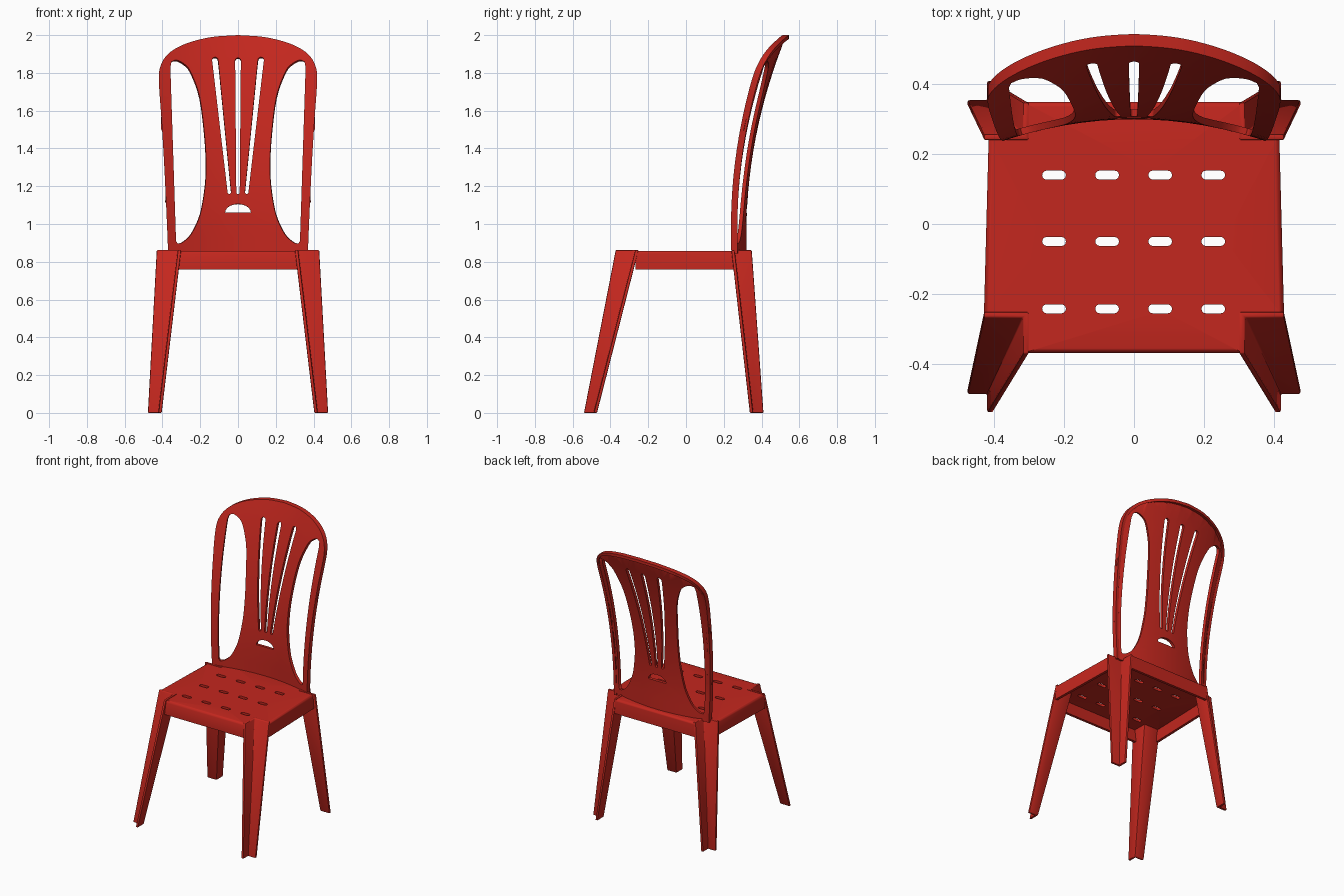
import bpy, bmesh, math
from mathutils import Vector

if "Cube" in bpy.data.objects:
    bpy.data.objects.remove(bpy.data.objects["Cube"])

red = bpy.data.materials.new("red_plastic")
red.diffuse_color = (0.55, 0.02, 0.013, 1)
red.use_nodes = True
red.node_tree.nodes["Principled BSDF"].inputs["Base Color"].default_value = red.diffuse_color


def finish(name, bm, thick=0, bevel=0):
    me = bpy.data.meshes.new(name)
    bm.to_mesh(me)
    bm.free()
    ob = bpy.data.objects.new(name, me)
    bpy.context.collection.objects.link(ob)
    me.materials.append(red)
    if thick:
        m = ob.modifiers.new("shell", 'SOLIDIFY')
        m.thickness, m.offset = thick, -1
    if bevel:
        m = ob.modifiers.new("soft", 'BEVEL')
        m.width, m.segments, m.limit_method = bevel, 2, 'ANGLE'
    bpy.ops.object.select_all(action='DESELECT')
    ob.select_set(True)
    bpy.context.view_layer.objects.active = ob
    bpy.ops.object.convert(target='MESH')
    bpy.ops.object.shade_smooth_by_angle(angle=math.radians(40))
    return ob


def curve(pts, n=5):
    # Catmull-Rom through an open row of points
    p = [Vector(q) for q in pts]
    p = [2 * p[0] - p[1]] + p + [2 * p[-1] - p[-2]]
    out = []
    for a, b, c, d in zip(p, p[1:], p[2:], p[3:]):
        for i in range(n):
            t = i / n
            out.append(0.5 * (2 * b + (c - a) * t + (2 * a - 5 * b + 4 * c - d) * t * t
                              + (3 * b - a - 3 * c + d) * t ** 3))
    return [tuple(v) for v in out] + [tuple(p[-2])]


def flip(pts):
    return [(-x, y) for x, y in reversed(pts)]


def slot(a, b, ra, rb, n=6):
    # rounded slot from a to b with end radii ra and rb
    a, b = Vector(a), Vector(b)
    ang = math.atan2(b.y - a.y, b.x - a.x)
    out = []
    for c, r, s in ((b, rb, ang - math.pi / 2), (a, ra, ang + math.pi / 2)):
        for i in range(n + 1):
            t = s + math.pi * i / n
            out.append((c.x + r * math.cos(t), c.y + r * math.sin(t)))
    return out


def filled(loops):
    # flat sheet in the xy plane, first loop is the outline, the rest are holes
    bm = bmesh.new()
    for lp in loops:
        vs = [bm.verts.new((x, y, 0)) for x, y in lp]
        for i, v in enumerate(vs):
            bm.edges.new((v, vs[i - 1]))
    bmesh.ops.triangle_fill(bm, use_beauty=True, edges=bm.edges[:], normal=(0, 0, 1))
    for f in bm.faces:
        if f.normal.z < 0:
            f.normal_flip()
    return bm


def drop(bm, edges, vec):
    ex = bmesh.ops.extrude_edge_only(bm, edges=edges)["geom"]
    vs = [g for g in ex if isinstance(g, bmesh.types.BMVert)]
    bmesh.ops.translate(bm, verts=vs, vec=vec)


# Seat: notched plate with slots and a skirt
half = [(0.315, -0.37), (0.315, -0.268), (0.43, -0.268),
        (0.416, 0.257), (0.315, 0.257), (0.315, 0.35)]
loops = [half + flip(half)]
for y in (0.14, -0.05, -0.243):
    for x in (-0.229, -0.077, 0.075, 0.227):
        loops.append(slot((x - 0.021, y), (x + 0.021, y), 0.013, 0.013))
bm = filled(loops)
rim = []
for e in bm.edges:
    if e.is_boundary and e.calc_length() > 0.15:
        rim.append(e)
drop(bm, rim, (0, 0, -0.1))
bmesh.ops.bevel(bm, geom=rim, offset=0.014, segments=3, profile=0.5,
                affect='EDGES', clamp_overlap=False)
bmesh.ops.translate(bm, verts=bm.verts[:], vec=(0, 0, 0.858))
finish("seat", bm, thick=0.018)


# Legs: tapering L-shaped channels, open towards the outside corner
def leg(name, sx, sy, top, bottom, t=0.017):
    bm = bmesh.new()
    rings = []
    for z, (cx, cy, ex, ey) in ((0.862, top), (0.0, bottom)):
        sec = [(cx, cy), (ex, cy), (ex, cy - t), (cx - t, cy - t), (cx - t, ey), (cx, ey)]
        rings.append([bm.verts.new((sx * x, sy * y, z)) for x, y in sec])
    for i in range(6):
        j = (i + 1) % 6
        bm.faces.new((rings[0][i], rings[0][j], rings[1][j], rings[1][i]))
    for r in rings:
        bm.faces.new((r[0], r[1], r[2], r[3]))
        bm.faces.new((r[0], r[3], r[4], r[5]))
    bmesh.ops.recalc_face_normals(bm, faces=bm.faces[:])
    finish(name, bm, bevel=0.005)


for sx, side in ((1, "right"), (-1, "left")):
    leg("front_leg_" + side, sx, -1, (0.318, 0.268, 0.43, 0.372), (0.421, 0.488, 0.477, 0.54))
    leg("back_leg_" + side, sx, 1, (0.318, 0.257, 0.43, 0.348), (0.421, 0.355, 0.477, 0.41))

# Backrest: outline and openings drawn flat as (x, z), then bent
outer = curve([(0.37, 0.845), (0.376, 1.0), (0.39, 1.3), (0.405, 1.55), (0.419, 1.76),
               (0.409, 1.84), (0.375, 1.895), (0.32, 1.935), (0.24, 1.967), (0.13, 1.991), (0, 2.0)])
side_hole = curve([(0.328, 0.91), (0.343, 1.37), (0.358, 1.83)], 3) + curve(
    [(0.352, 1.86), (0.325, 1.868), (0.285, 1.848), (0.25, 1.805), (0.202, 1.67), (0.175, 1.45),
     (0.169, 1.3), (0.175, 1.19), (0.2, 1.05), (0.245, 0.95), (0.29, 0.905), (0.32, 0.896)], 4)
moon = [(0.068 * math.cos(a), 1.06 + 0.046 * math.sin(a))
        for a in (math.pi * i / 12 for i in range(13))]
fan = slot((0.046, 1.168), (0.121, 1.868), 0.009, 0.016)
loops = [outer + flip(outer)[1:], side_hole, flip(side_hole), moon, fan, flip(fan),
         slot((0, 1.168), (0, 1.866), 0.009, 0.015)]
bm = filled(loops)


def cut(co, no):
    bmesh.ops.bisect_plane(bm, geom=bm.verts[:] + bm.edges[:] + bm.faces[:],
                           dist=1e-5, plane_co=co, plane_no=no)


for i in range(-8, 9):
    cut((i * 0.05, 0, 0), (1, 0, 0))
for i in range(16):
    cut((0, 0.905 + i * 0.07, 0), (0, 1, 0))
for v in bm.verts:
    x, z = v.co.x, v.co.y
    lean = max(0, z - 0.95) / 1.05
    v.co = (x, 0.3 + 0.21 * lean ** 2 - 0.44 * x * x, z)
bm.normal_update()

# Rim folded backwards along the outer edge
edge = []
for e in bm.edges:
    m = (e.verts[0].co + e.verts[1].co) / 2
    if e.is_boundary and (abs(m.x) > 0.362 or m.z > 1.89):
        edge.append(e)
drop(bm, edge, (0, 0.034, 0))
bmesh.ops.recalc_face_normals(bm, faces=bm.faces[:])
bm.normal_update()
if sum(f.normal.y * f.calc_area() for f in bm.faces) > 0:
    bmesh.ops.reverse_faces(bm, faces=bm.faces[:])
finish("backrest", bm, thick=0.02)
